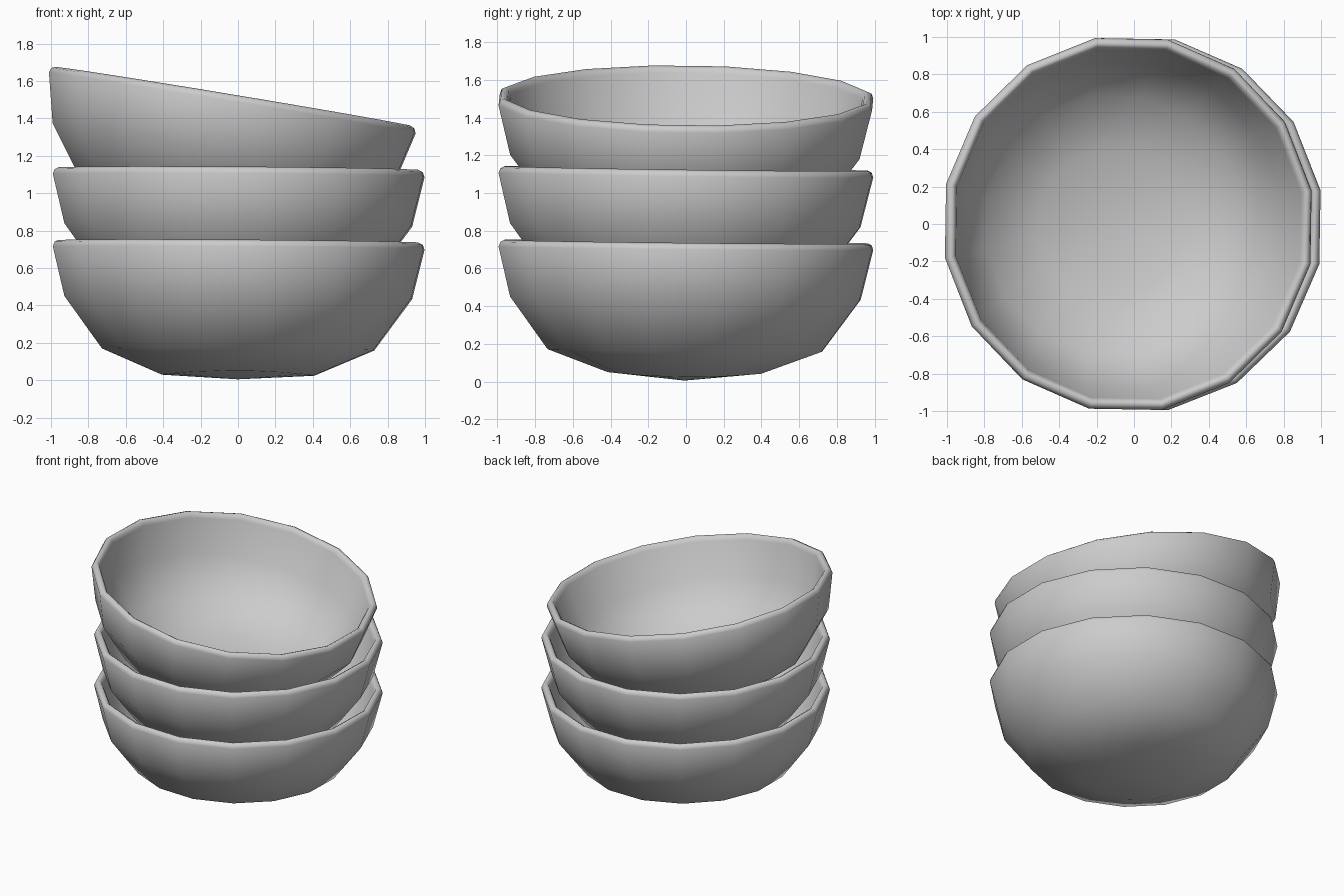
import bpy
import bmesh
from math import sin, cos, pi, radians
from mathutils import Matrix, Vector

cube = bpy.data.objects.get("Cube")
if cube:
    bpy.data.objects.remove(cube, do_unlink=True)

SIDES = 16

# Glaze
grey = bpy.data.materials.new("grey_glaze")
grey.use_nodes = True
colour = (0.6, 0.6, 0.6, 1)
grey.diffuse_color = colour
grey.node_tree.nodes["Principled BSDF"].inputs["Base Color"].default_value = colour

# Bowl wall (radius, height below the rim): outer base, rounded rim, inner base
PROFILE = [(0.415, -0.705), (0.74, -0.577), (0.945, -0.30), (1.01, -0.035),
           (1.0, -0.01), (0.98, 0), (0.962, -0.01), (0.95, -0.035),
           (0.885, -0.285), (0.70, -0.53), (0.395, -0.645)]
OUTER_POLE, INNER_POLE = -0.737, -0.677


def bowl_mesh():
    bm = bmesh.new()
    rings = []
    for i, (r, z) in enumerate(PROFILE):
        ring = []
        for k in range(SIDES):
            a = (k + 0.5) * 2 * pi / SIDES - radians(1)
            # The base ring dips a little towards the two sides
            dip = 0.01 * cos(2 * a) if i in (0, len(PROFILE) - 1) else 0
            ring.append(bm.verts.new((r * cos(a), r * sin(a), z - dip)))
        rings.append(ring)
    for low, high in zip(rings, rings[1:]):
        for k in range(SIDES):
            n = (k + 1) % SIDES
            bm.faces.new((low[k], low[n], high[n], high[k]))
    for ring, z in ((rings[0], OUTER_POLE), (rings[-1], INNER_POLE)):
        pole = bm.verts.new((0, 0, z))
        for k in range(SIDES):
            bm.faces.new((ring[k], ring[(k + 1) % SIDES], pole))
    bmesh.ops.recalc_face_normals(bm, faces=bm.faces)
    for face in bm.faces:
        face.smooth = True
    mesh = bpy.data.meshes.new("bowl")
    bm.to_mesh(mesh)
    bm.free()
    mesh.materials.append(grey)
    return mesh


# Stack: name, rim centre, tilt about x and y in degrees
STACK = [("bottom_bowl", (0.004, 0, 0.742), -0.6, 0.4),
         ("middle_bowl", (0.004, 0, 1.13), -0.75, 0.4),
         ("top_bowl", (-0.025, 0, 1.517), -0.6, 9.4)]
shared = bowl_mesh()
for name, centre, tilt_x, tilt_y in STACK:
    bowl = bpy.data.objects.new(name, shared)
    bpy.context.collection.objects.link(bowl)
    bowl.matrix_world = (Matrix.Translation(Vector(centre))
                         @ Matrix.Rotation(radians(tilt_y), 4, 'Y')
                         @ Matrix.Rotation(radians(tilt_x), 4, 'X'))
